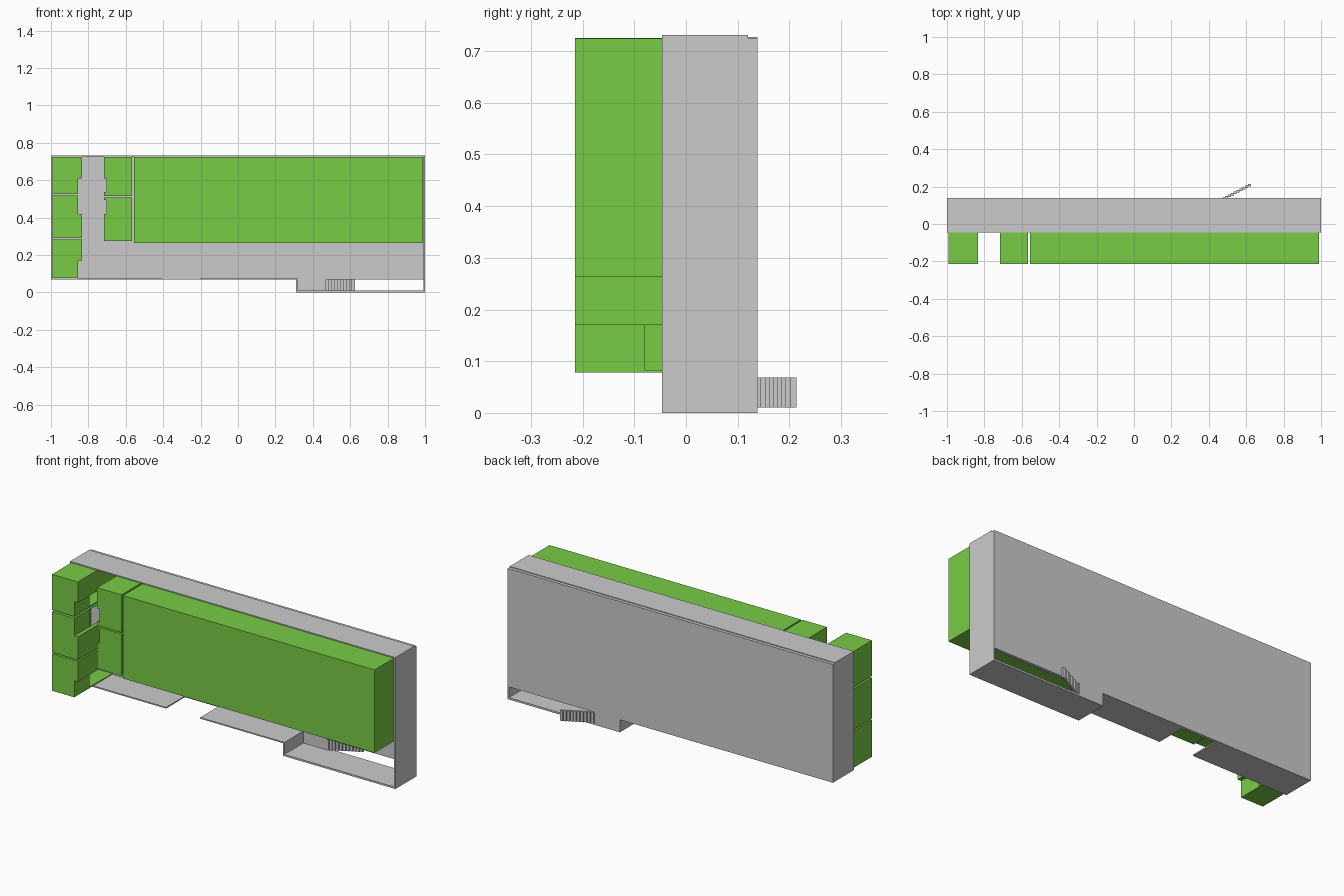
import bpy, bmesh

if "Cube" in bpy.data.objects:
    bpy.data.objects.remove(bpy.data.objects["Cube"])

green = bpy.data.materials.new("green")
green.diffuse_color = (0.19, 0.6, 0.06, 1)
green.use_nodes = True
green.node_tree.nodes["Principled BSDF"].inputs["Base Color"].default_value = green.diffuse_color

FRONT, SHELL, DOOR, WALL, BACK = -0.215, -0.046, -0.08, 0.12, 0.138


def finish(name, bm):
    me = bpy.data.meshes.new(name)
    bm.to_mesh(me)
    bm.free()
    ob = bpy.data.objects.new(name, me)
    bpy.context.collection.objects.link(ob)
    return ob


def prism(name, pts, y0, y1):
    """Closed solid from an x-z outline (counter-clockwise seen from the front)."""
    bm = bmesh.new()
    a = [bm.verts.new((x, y0, z)) for x, z in pts]
    b = [bm.verts.new((x, y1, z)) for x, z in pts]
    bm.faces.new(a)
    bm.faces.new(b[::-1])
    for i in range(len(pts)):
        j = (i + 1) % len(pts)
        bm.faces.new((a[i], b[i], b[j], a[j]))
    return finish(name, bm)


def box(name, x0, x1, y0, y1, z0, z1):
    return prism(name, [(x0, z0), (x1, z0), (x1, z1), (x0, z1)], y0, y1)


def room(name, pts, door_edge=None):
    """Hollow room set against the back wall; one edge may hold a doorway."""
    bm = bmesh.new()
    rings = [[bm.verts.new((x, y, z)) for x, z in pts] for y in (FRONT, DOOR, WALL)]
    bm.faces.new(rings[0])
    for k in range(2):
        a, b = rings[k], rings[k + 1]
        for i in range(len(pts)):
            if k == 1 and i == door_edge:
                continue
            j = (i + 1) % len(pts)
            bm.faces.new((a[i], b[i], b[j], a[j]))
    ob = finish(name, bm)
    ob.data.materials.append(green)
    mod = ob.modifiers.new("thickness", 'SOLIDIFY')
    mod.thickness = 0.005
    mod.offset = -1
    return ob


# Shell: roof, side walls, floors with a gap, and the lower step
box("roof", -1, 1, SHELL, WALL, 0.725, 0.731)
box("left_wall", -1, -0.993, SHELL, WALL, 0.07, 0.725)
box("right_wall", 0.993, 1, SHELL, BACK, 0, 0.725)
box("left_floor", -1, -0.41, SHELL, WALL, 0.07, 0.077)
box("middle_floor", -0.2, 0.318, SHELL, WALL, 0.07, 0.077)
box("step_wall", 0.31, 0.318, SHELL, WALL, 0, 0.07)
box("lower_floor", 0.31, 1, SHELL, BACK, 0, 0.01)

# Back wall, open at the lower right where the gate stands
prism("back_wall", [(-1, 0.07), (0.31, 0.07), (0.31, 0), (0.46, 0), (0.46, 0.07),
                    (0.993, 0.07), (0.993, 0.727), (-1, 0.727)], WALL, BACK)

# Gate swung outward, made of stepped slats
n = 11
for i in range(n):
    x = 0.456 + i * 0.0154
    y = 0.12 + i * 0.0081
    box("gate_slat", x, x + 0.0158, y, y + 0.0125, 0.01, 0.068)

# Left column of rooms, doorway notch facing the corridor
L, N, R = -0.993, -0.856, -0.834
for z0, zn, z1 in ((0.078, 0.17, 0.283), (0.527, 0.61, 0.725)):
    room("left_room", [(L, z0), (N, z0), (N, zn), (R, zn), (R, z1), (L, z1)], 1)
room("left_room", [(L, 0.291), (R, 0.291), (R, 0.42), (N, 0.42), (N, 0.517), (L, 0.517)], 3)

# Right column of rooms
L, N, R = -0.716, -0.702, -0.566
for z0, za, zb, z1 in ((0.275, 0.42, 0.495, 0.507), (0.515, 0.537, 0.61, 0.725)):
    room("right_room", [(L, z0), (R, z0), (R, z1), (L, z1),
                        (L, zb), (N, zb), (N, za), (L, za)], 5)

# Main hall
room("main_hall", [(-0.557, 0.263), (0.99, 0.263), (0.99, 0.724), (-0.557, 0.724)])
